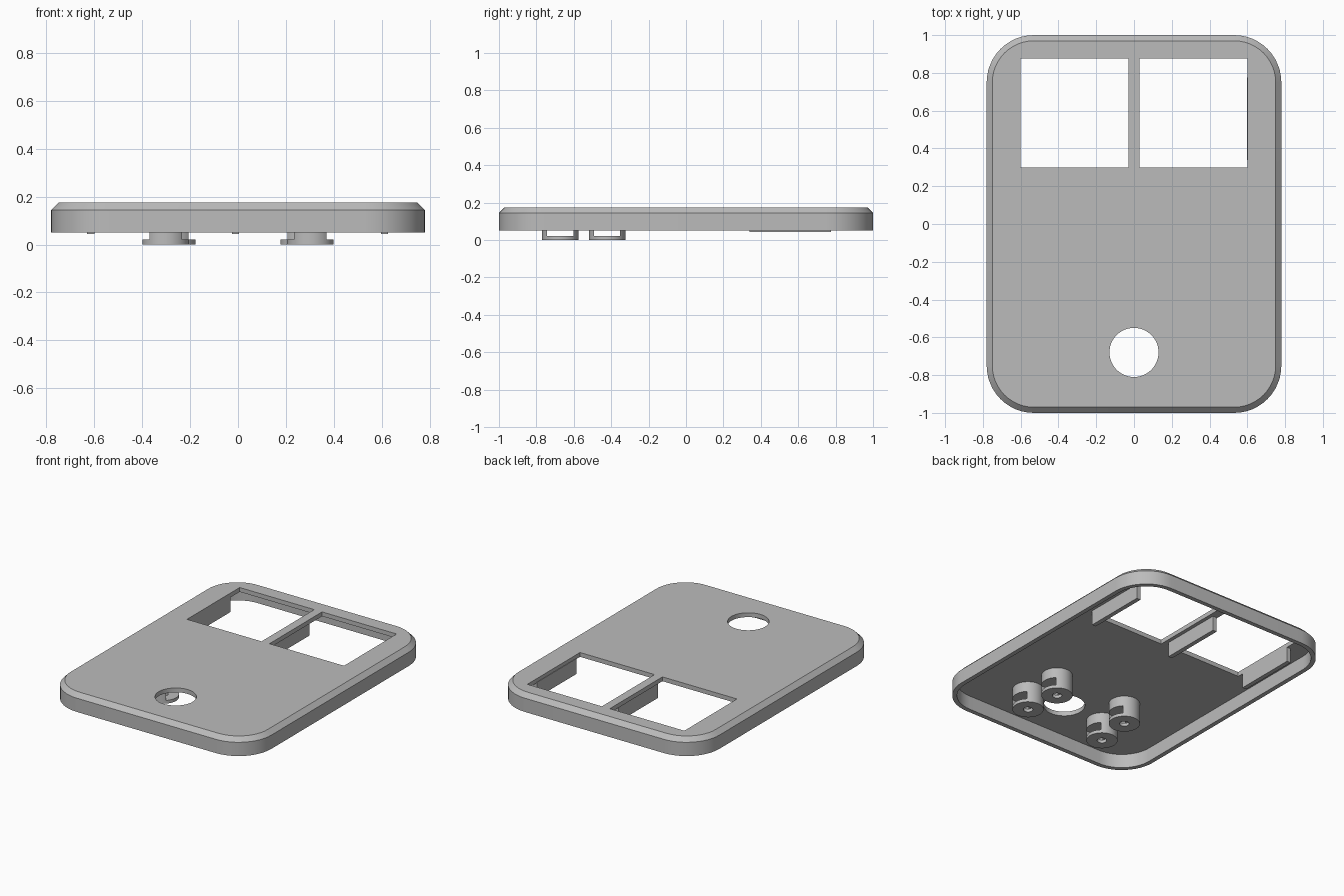
import bpy, bmesh, math

cube = bpy.data.objects.get("Cube")
if cube:
    bpy.data.objects.remove(cube, do_unlink=True)

HALF_X, HALF_Y, RADIUS = 0.78, 1.0, 0.25
BASE_Z, UNDER_Z, TOP_Z, WALL = 0.05, 0.145, 0.175, 0.03

grey = bpy.data.materials.new("matte grey")
grey.use_nodes = True
grey.diffuse_color = (0.5, 0.5, 0.5, 1)
grey.node_tree.nodes["Principled BSDF"].inputs["Base Color"].default_value = (0.5, 0.5, 0.5, 1)


def finish(bm, name):
    bmesh.ops.recalc_face_normals(bm, faces=bm.faces)
    mesh = bpy.data.meshes.new(name)
    bm.to_mesh(mesh)
    bm.free()
    mesh.materials.append(grey)
    obj = bpy.data.objects.new(name, mesh)
    bpy.context.collection.objects.link(obj)
    return obj


def box(name, x, y, z):
    """Box given by its (low, high) range along each axis."""
    bm = bmesh.new()
    bmesh.ops.create_cube(bm, size=1)
    for v in bm.verts:
        v.co = [(lo + hi) / 2 + c * (hi - lo) for c, (lo, hi) in zip(v.co, (x, y, z))]
    return finish(bm, name)


def cylinder(name, x, y, radius, low, high):
    bm = bmesh.new()
    bmesh.ops.create_cone(bm, cap_ends=True, segments=48, radius1=radius,
                          radius2=radius, depth=high - low)
    bmesh.ops.translate(bm, verts=bm.verts, vec=(x, y, (low + high) / 2))
    return finish(bm, name)


def cut(obj, cutters):
    """Subtract the cutters, apply, and remove them."""
    bpy.context.view_layer.objects.active = obj
    for cutter in cutters:
        cutter.hide_render = True
        mod = obj.modifiers.new("cut", "BOOLEAN")
        mod.operation, mod.solver, mod.object = "DIFFERENCE", "EXACT", cutter
        bpy.ops.object.modifier_apply(modifier=mod.name)
        bpy.data.objects.remove(cutter, do_unlink=True)


def smooth(obj):
    bpy.ops.object.select_all(action="DESELECT")
    obj.select_set(True)
    bpy.context.view_layer.objects.active = obj
    bpy.ops.object.shade_smooth_by_angle(angle=math.radians(30))


def rounded_ring(bm, inset, z, steps=12):
    """Rounded rectangle of vertices, pulled in from the outer outline."""
    ring = []
    for corner, (sx, sy) in enumerate(((1, 1), (-1, 1), (-1, -1), (1, -1))):
        for i in range(steps + 1):
            a = math.pi / 2 * (corner + i / steps)
            ring.append(bm.verts.new((sx * (HALF_X - RADIUS) + (RADIUS - inset) * math.cos(a),
                                      sy * (HALF_Y - RADIUS) + (RADIUS - inset) * math.sin(a), z)))
    return ring


# Tray-shaped cover, open below, with a chamfered top edge
bm = bmesh.new()
rings = [rounded_ring(bm, inset, z) for inset, z in (
    (WALL, UNDER_Z), (WALL, BASE_Z), (0, BASE_Z), (0, UNDER_Z), (WALL, TOP_Z))]
for a, b in zip(rings, rings[1:]):
    for i in range(len(a)):
        j = (i + 1) % len(a)
        bm.faces.new((a[i], a[j], b[j], b[i]))
bm.faces.new(rings[0])
bm.faces.new(rings[-1])
cover = finish(bm, "cover")

# Two square windows and a round opening
cut(cover, [box("window_cutter", (-0.6, -0.03), (0.3, 0.875), (0.1, 0.3)),
            box("window_cutter", (0.03, 0.6), (0.3, 0.875), (0.1, 0.3)),
            cylinder("hole_cutter", 0, -0.68, 0.13, 0.1, 0.3)])
smooth(cover)

# Ribs beside the windows
for name, x in (("right_rib", -0.615), ("middle_rib", -0.01), ("left_rib", 0.612)):
    box(name, (x - 0.015, x + 0.015), (0.34, 0.775), (0.044, UNDER_Z + 0.005))

# Slotted posts with a small hole in the end
for side, sign in (("left", 1), ("right", -1)):
    for place, x, y in (("front", 0.302, -0.672), ("rear", 0.275, -0.422)):
        x *= sign
        post = cylinder(f"{place}_{side}_post", x, y, 0.0975, 0, UNDER_Z + 0.005)
        cut(post, [box("slot_cutter", (x - 0.2, x + 0.2), (y - 0.07, y + 0.07), (0.022, 0.075)),
                   cylinder("screw_cutter", x, y, 0.03, -0.1, 0.05)])
        smooth(post)
